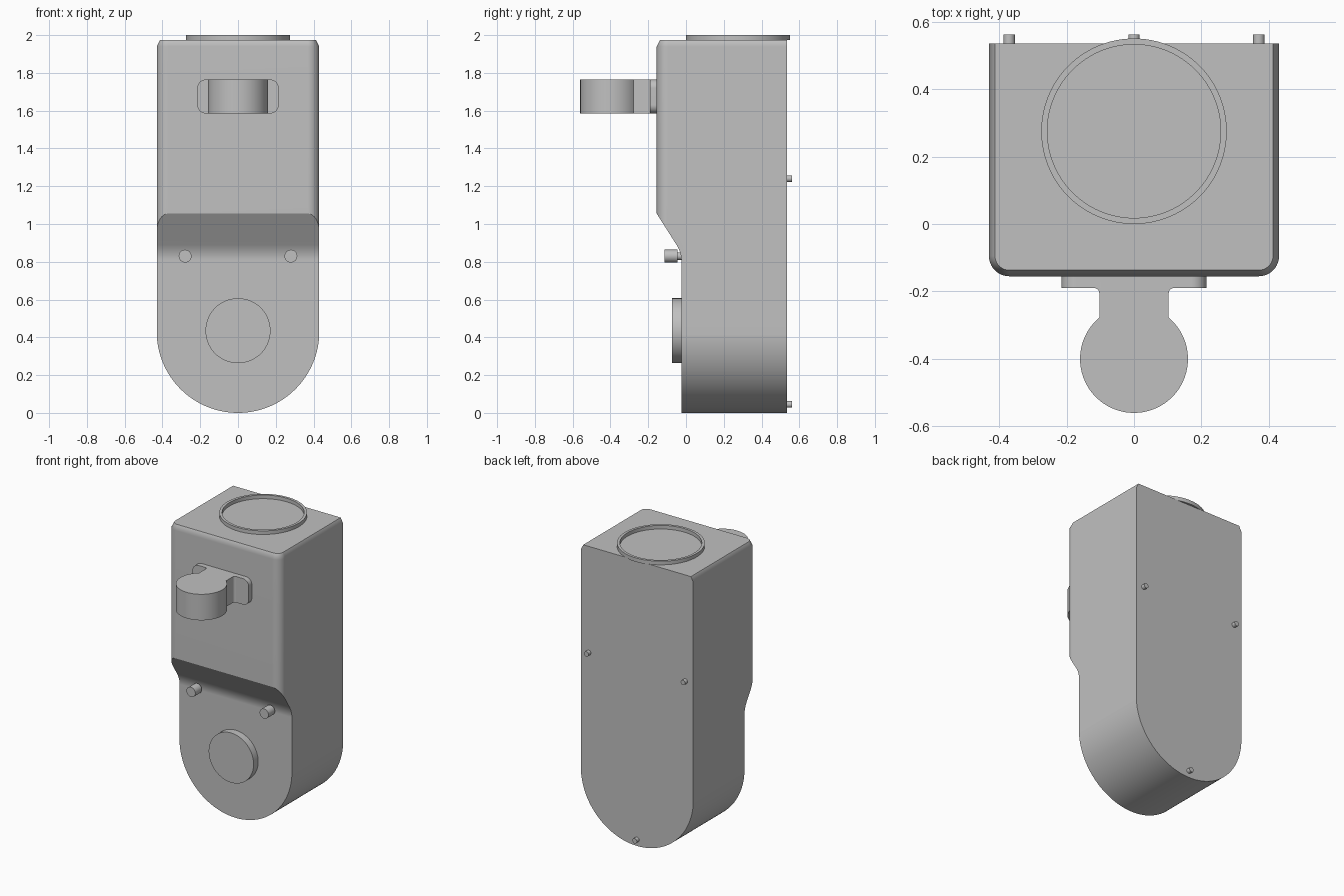
import bpy, bmesh
from math import sin, cos, pi, radians, asin
from mathutils import Vector

if "Cube" in bpy.data.objects:
    bpy.data.objects.remove(bpy.data.objects["Cube"], do_unlink=True)

grey = bpy.data.materials.new("plain grey")
grey.use_nodes = True
colour = (0.53, 0.53, 0.53, 1)
grey.diffuse_color = colour
grey.node_tree.nodes["Principled BSDF"].inputs["Base Color"].default_value = colour


def arc(cx, cy, r, start, end, steps=10):
    """2D arc points, angles in degrees."""
    angles = [radians(start + (end - start) * i / steps) for i in range(steps + 1)]
    return [(cx + r * cos(a), cy + r * sin(a)) for a in angles]


def loft(name, rings, closed=False):
    """Skin matching 3D rings; cap the ends, or join last to first."""
    bm = bmesh.new()
    loops = [[bm.verts.new(p) for p in ring] for ring in rings]
    pairs = list(zip(loops, loops[1:]))
    if closed:
        pairs.append((loops[-1], loops[0]))
    else:
        bm.faces.new(loops[0])
        bm.faces.new(loops[-1])
    for a, b in pairs:
        for i in range(len(a)):
            j = (i + 1) % len(a)
            bm.faces.new((a[i], a[j], b[j], b[i]))
    bmesh.ops.recalc_face_normals(bm, faces=bm.faces)
    mesh = bpy.data.meshes.new(name)
    bm.to_mesh(mesh)
    bm.free()
    mesh.materials.append(grey)
    obj = bpy.data.objects.new(name, mesh)
    bpy.context.collection.objects.link(obj)
    return obj


def select(obj):
    bpy.ops.object.select_all(action="DESELECT")
    obj.select_set(True)
    bpy.context.view_layer.objects.active = obj


def finish(obj):
    select(obj)
    bpy.ops.object.shade_smooth_by_angle(angle=radians(28))
    mod = obj.modifiers.new("even shading", "WEIGHTED_NORMAL")
    mod.keep_sharp = True


def intersect(obj, cutter):
    cutter.hide_render = True
    mod = obj.modifiers.new("trim", "BOOLEAN")
    mod.operation = "INTERSECT"
    mod.solver = "EXACT"
    mod.object = cutter
    select(obj)
    bpy.ops.object.modifier_apply(modifier=mod.name)
    bpy.data.objects.remove(cutter, do_unlink=True)


def turned(name, profile, centre, axis="y", closed=False, sides=64):
    """Turned part from (radius, offset) pairs along y or z."""
    rings = []
    for r, h in profile:
        circle = arc(0, 0, r, 0, 360 - 360 / sides, sides - 1)
        rings.append([Vector(centre) + Vector((u, h, v) if axis == "y" else (u, v, h))
                      for u, v in circle])
    obj = loft(name, rings, closed)
    finish(obj)
    return obj


# Main body: rounded plan with a bevelled top
HALF, FRONT, BACK, TOP = 0.43, -0.155, 0.535, 1.975


def plan(z, inset, radius=0.06):
    r, w, f = radius - inset, HALF - inset, FRONT + inset
    outline = ([(w, BACK), (-w, BACK)] + arc(-w + r, f + r, r, 180, 270)
               + arc(w - r, f + r, r, 270, 360))
    return [(x, y, z) for x, y in outline]


body = loft("main_body", [plan(-0.1, 0), plan(1.94, 0), plan(TOP, 0.018)])

# Semicircular bottom
R = HALF + 0.0005
stadium = [(R, 2.2), (-R, 2.2)] + arc(0, R, R, 180, 360, 64)
intersect(body, loft("bottom_cutter", [[(x, y, z) for x, z in stadium] for y in (-0.5, 0.8)]))

# Stepped front with a blended slope
low, knee, high = Vector((-0.025, 0.81)), Vector((-0.025, 0.85)), Vector((-0.051, 0.891))
blend = [low * (1 - t) ** 2 + knee * 2 * t * (1 - t) + high * t * t
         for t in [i / 8 for i in range(9)]]
side = ([(0.8, -0.3), (-0.025, -0.3)] + [tuple(p) for p in blend]
        + [(FRONT, 1.055), (-0.218, 1.154), (-0.218, 2.3), (0.8, 2.3)])
intersect(body, loft("front_cutter", [[(x, y, z) for y, z in side] for x in (-0.7, 0.7)]))
finish(body)

# Raised rim on the top
turned("top_rim", [(0.257, 0), (0.275, 0), (0.275, 0.027), (0.257, 0.027)],
       (0, 0.275, 1.973), "z", closed=True, sides=96)

# Round button on the lower front
turned("front_button", [(0.172, -0.05), (0.172, 0.005)], (0, -0.025, 0.435))

# Headed pegs and rear pins
for label, s in (("right", -1), ("left", 1)):
    turned(label + "_peg", [(0.034, -0.09), (0.034, -0.02), (0.02, -0.02), (0.02, 0.01)],
           (s * 0.28, -0.025, 0.83), sides=32)
    turned(label + "_rear_pin", [(0.017, -0.01), (0.017, 0.027)], (s * 0.37, BACK, 1.24), sides=24)
turned("bottom_rear_pin", [(0.017, -0.01), (0.017, 0.027)], (0, BACK, 0.045), sides=24)

# Hook: mounting plate with rounded corners
Z0, Z1, W, C = 1.585, 1.765, 0.215, 0.045
plate = (arc(W - C, Z1 - C, C, 0, 90) + arc(C - W, Z1 - C, C, 90, 180)
         + arc(C - W, Z0 + C, C, 180, 270) + arc(W - C, Z0 + C, C, 270, 360))
finish(loft("hook_plate", [[(x, y, z) for x, z in plate] for y in (-0.19, -0.15)]))

# Hook: round head on a filleted neck
neck, fillet, head = 0.103, 0.015, 0.16
join = 90 - math_deg if (math_deg := asin(neck / head) * 180 / pi) else 90
half = arc(0, -0.4, head, -90, join, 32) + arc(neck + fillet, -0.205, fillet, 180, 90, 6)
outline = half + [(-x, y) for x, y in reversed(half[1:])]
finish(loft("hook_head", [[(x, y, z) for x, y in outline] for z in (Z0, Z1)]))
